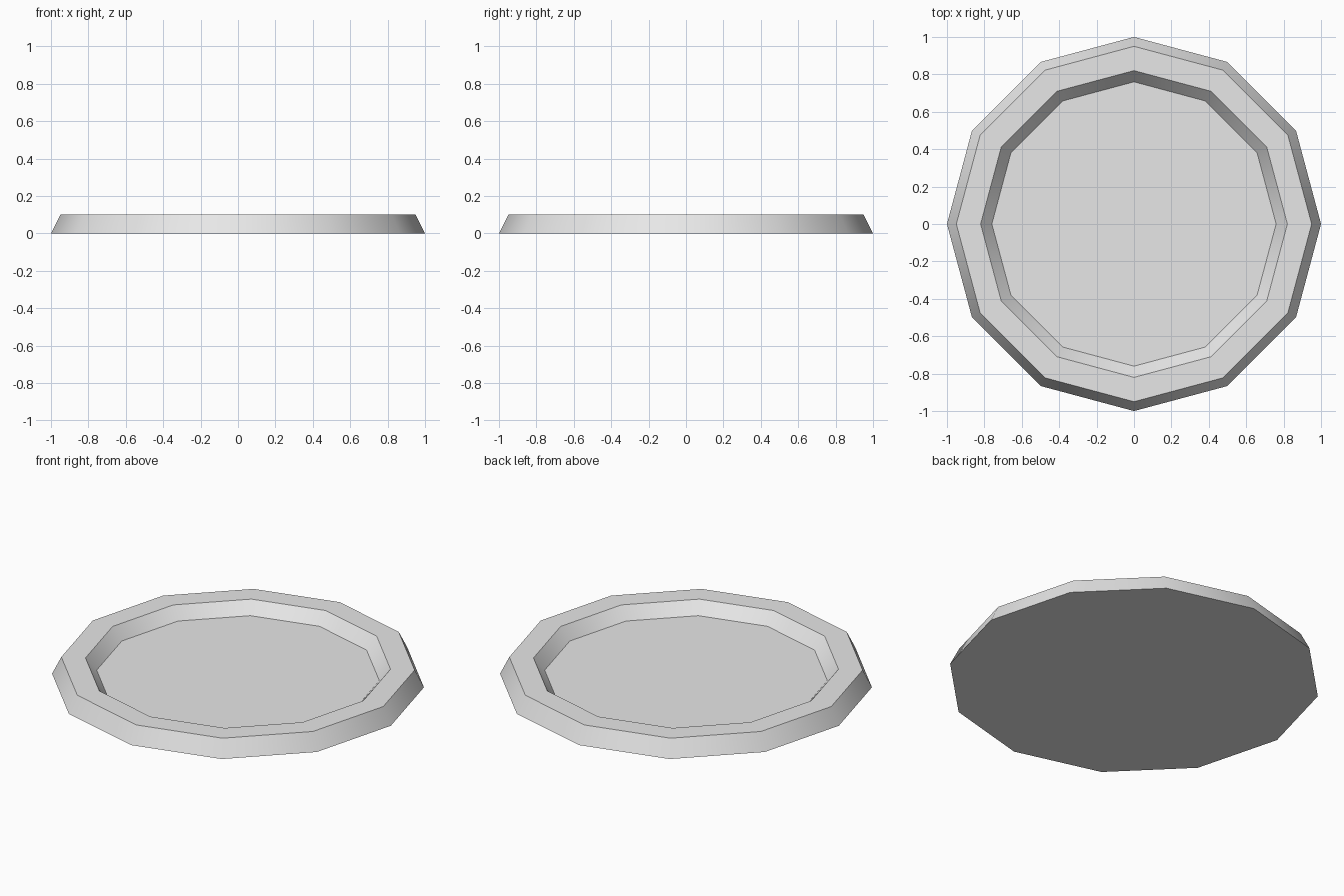
import bpy
import bmesh
from math import radians
from mathutils import Matrix

cube = bpy.data.objects.get("Cube")
if cube:
    bpy.data.objects.remove(cube, do_unlink=True)

SIDES = 12
# (radius, height) from the base, over the rim, down to the dished floor
PROFILE = [(1.0, 0.0), (0.95, 0.10), (0.82, 0.10), (0.76, 0.03)]

# Plain light grey material
grey = bpy.data.materials.new("light grey")
grey.use_nodes = True
colour = (0.8, 0.8, 0.8, 1.0)
grey.diffuse_color = colour
grey.node_tree.nodes["Principled BSDF"].inputs["Base Color"].default_value = colour

# Stack one polygon ring per profile point
bm = bmesh.new()
rings = []
for radius, height in PROFILE:
    ring = bmesh.ops.create_circle(bm, segments=SIDES, radius=radius,
                                   matrix=Matrix.Translation((0, 0, height)))
    rings.append(ring["verts"])

# Outer wall, flat rim and inner wall
for low, high in zip(rings, rings[1:]):
    for i in range(SIDES):
        j = (i + 1) % SIDES
        bm.faces.new((low[i], low[j], high[j], high[i]))

# Underside and floor
bm.faces.new(rings[0])
bm.faces.new(rings[-1])
bmesh.ops.recalc_face_normals(bm, faces=bm.faces)

mesh = bpy.data.meshes.new("tray")
bm.to_mesh(mesh)
bm.free()
mesh.materials.append(grey)
tray = bpy.data.objects.new("tray", mesh)
bpy.context.collection.objects.link(tray)

# Smooth around the walls, crisp at the rim edges
bpy.ops.object.select_all(action='DESELECT')
tray.select_set(True)
bpy.context.view_layer.objects.active = tray
bpy.ops.object.shade_smooth_by_angle(angle=radians(40))
